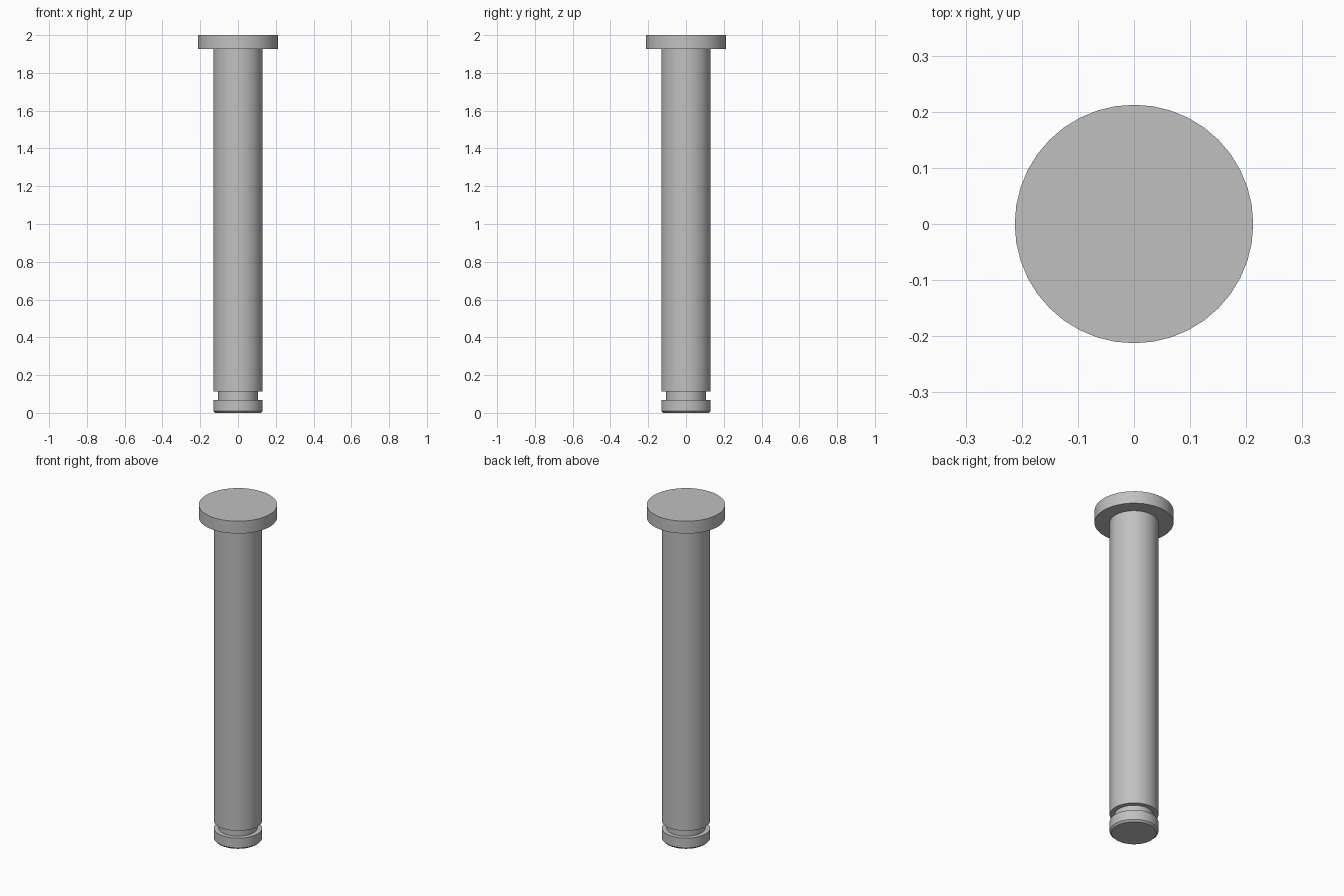
import bpy
import bmesh
import math

cube = bpy.data.objects.get("Cube")
if cube:
    bpy.data.objects.remove(cube, do_unlink=True)

SIDES = 40

steel = bpy.data.materials.new("steel_grey")
steel.use_nodes = True
colour = (0.53, 0.53, 0.53, 1)
steel.diffuse_color = colour
steel.node_tree.nodes["Principled BSDF"].inputs["Base Color"].default_value = colour


def lathe(name, profile):
    """Revolve a (radius, height) profile, listed bottom to top, and cap both ends."""
    bm = bmesh.new()
    rings = []
    for r, z in profile:
        angles = [2 * math.pi * i / SIDES for i in range(SIDES)]
        rings.append([bm.verts.new((r * math.cos(a), r * math.sin(a), z)) for a in angles])
    for low, high in zip(rings, rings[1:]):
        for i in range(SIDES):
            j = (i + 1) % SIDES
            bm.faces.new((low[i], low[j], high[j], high[i]))
    bm.faces.new(rings[0][::-1])
    bm.faces.new(rings[-1])
    mesh = bpy.data.meshes.new(name)
    bm.to_mesh(mesh)
    bm.free()
    mesh.materials.append(steel)
    obj = bpy.data.objects.new(name, mesh)
    bpy.context.collection.objects.link(obj)
    bpy.ops.object.select_all(action="DESELECT")
    obj.select_set(True)
    bpy.context.view_layer.objects.active = obj
    bpy.ops.object.shade_smooth_by_angle(angle=math.radians(30))
    return obj


# One turned pin: chamfered tip, retaining groove, long shank, flat head
HEAD, SHANK, GROOVE = 0.2125, 0.131, 0.105
lathe("clevis_pin", [
    (SHANK - 0.01, 0), (SHANK, 0.01), (SHANK, 0.068),
    (GROOVE, 0.068), (GROOVE, 0.112), (SHANK, 0.112),
    (SHANK, 1.926), (HEAD, 1.926), (HEAD, 2),
])
